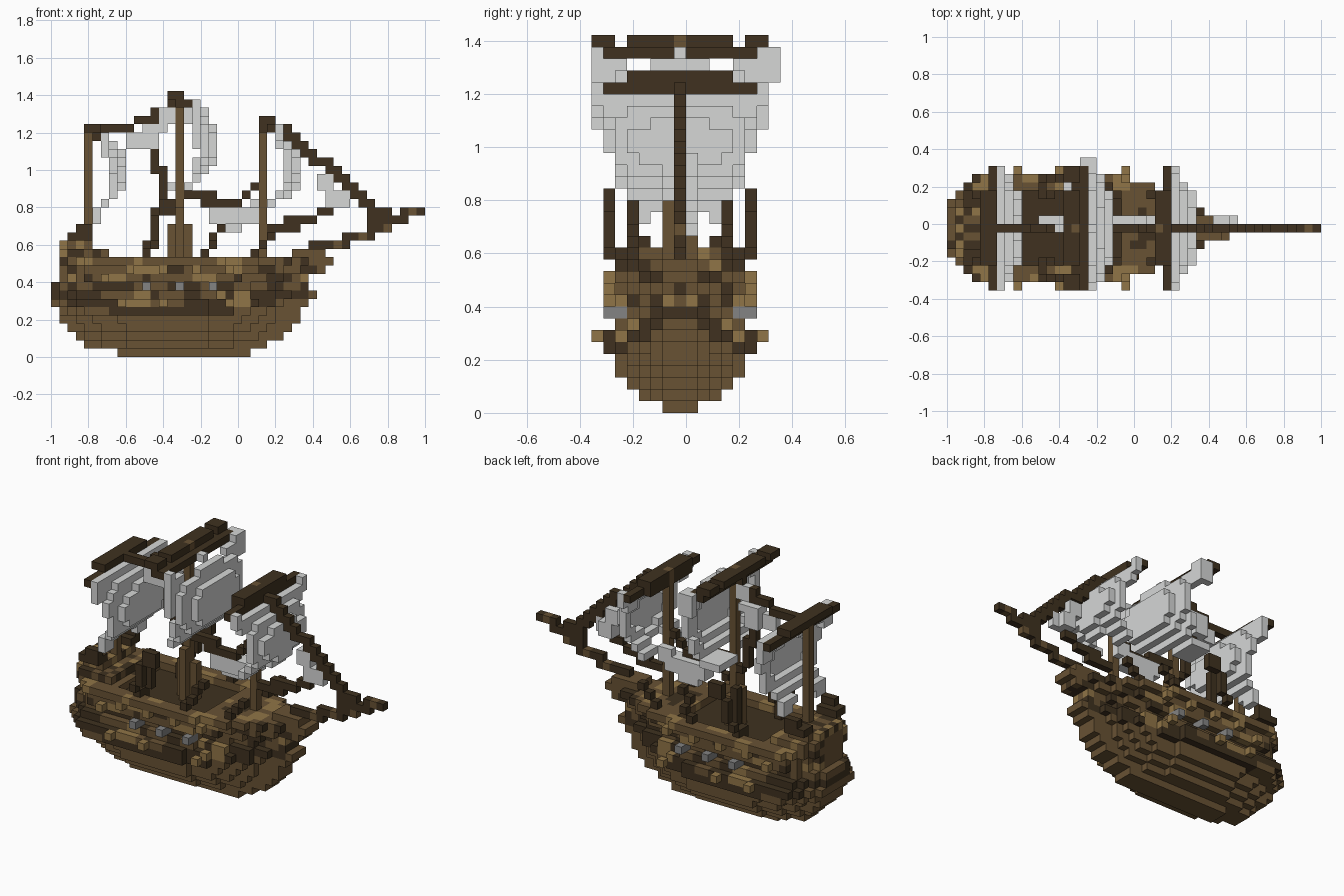
import bpy, bmesh, math, random
from mathutils import Vector

if "Cube" in bpy.data.objects:
    bpy.data.objects.remove(bpy.data.objects["Cube"])
random.seed(4)
V = 2 / 45  # block size


def material(name, color):
    m = bpy.data.materials.new(name)
    m.use_nodes = True
    m.diffuse_color = (*color, 1)
    bsdf = m.node_tree.nodes["Principled BSDF"]
    bsdf.inputs["Base Color"].default_value = (*color, 1)
    bsdf.inputs["Roughness"].default_value = 0.9
    return m


BROWN, DARK, LIGHT, GREY, CLOTH = range(5)
MATS = [material("brown wood", (0.14, 0.085, 0.034)),
        material("dark wood", (0.05, 0.031, 0.014)),
        material("light wood", (0.28, 0.177, 0.063)),
        material("iron grey", (0.23, 0.23, 0.23)),
        material("sail cloth", (0.67, 0.68, 0.675))]
DIRS = [Vector(d) for d in ((1, 0, 0), (-1, 0, 0), (0, 1, 0), (0, -1, 0), (0, 0, 1), (0, 0, -1))]


def blocks(name, cells):
    """Build one mesh from {(i, c, k): colour}, keeping only the outer faces."""
    bm, verts = bmesh.new(), {}
    for cell, color in cells.items():
        mid = Vector(cell) + Vector((0.5, 0.5, 0.5))
        for d in DIRS:
            if tuple(int(v) for v in Vector(cell) + d) in cells:
                continue
            u = Vector((d.y, d.z, d.x))
            w = d.cross(u)
            ring = []
            for a, b in ((-1, -1), (1, -1), (1, 1), (-1, 1)):
                p = mid + (d + a * u + b * w) / 2
                key = tuple(round(v) for v in p)
                if key not in verts:
                    verts[key] = bm.verts.new((key[0] * V - 1, (key[1] - 1) * V, key[2] * V))
                ring.append(verts[key])
            bm.faces.new(ring).material_index = color
    mesh = bpy.data.meshes.new(name)
    bm.to_mesh(mesh)
    bm.free()
    for m in MATS:
        mesh.materials.append(m)
    ob = bpy.data.objects.new(name, mesh)
    bpy.context.collection.objects.link(ob)


def box(i0, i1, c0, c1, k0, k1, color):
    return {(i, c, k): color for i in range(i0, i1 + 1)
            for c in range(c0, c1 + 1) for k in range(k0, k1 + 1)}


def path(points, color):
    """Blocks stepped along a line through (i, c, k) points."""
    cells = {}
    for p, q in zip(points, points[1:]):
        p, q = Vector(p), Vector(q)
        n = int(max(abs(v) for v in q - p)) or 1
        for s in range(n + 1):
            cells[tuple(math.floor(v + 0.5) for v in p.lerp(q, s / n))] = color
    return cells


def both_sides(cells):
    return cells | {(i, -c, k): m for (i, c, k), m in cells.items()}


# Hull: first column, last column and half width of each level
LEVELS = [(8, 23, 1), (4, 25, 3), (3, 27, 4), (2, 28, 5), (1, 29, 5), (1, 29, 6), (0, 30, 6),
          (0, 31, 5), (0, 30, 4), (1, 30, 5), (1, 32, 5), (1, 33, 6)]


def half_width(i, k):
    a, b, h = LEVELS[k]
    if k == 0:
        return 1
    t = (i - a) / (b - a)
    fore = 1 - max(0, (t - 0.45) / 0.55) ** 2
    if k < 5:
        aft = 1 - 0.7 * max(0, 1 - t / 0.42) ** 2.2  # rounded bottom
    else:
        aft = min(1, 0.5 + (i - a) * 0.15)  # full stern
    return max(1, round(h * min(fore, aft)))


def plank(i, c, k):
    """Plain bottom, dark curved wale, patchy topsides."""
    wale = 5 + round(2 * ((i - 14) / 15) ** 2)
    if k < wale:
        return BROWN
    if k in (6, 7) and (9 <= i <= 11 or 20 <= i <= 23) and i % 4 != k - 6:
        return LIGHT
    if k == wale or (k in (6, 7) and (i < 4 or i > 23)):
        return DARK
    patch = math.sin(i * 1.1 + k * 2.1) + math.sin(i * 0.7 - k * 1.7 + c) + random.uniform(-0.4, 0.4)
    if k in (6, 7, 8):
        return DARK if patch > -0.1 else BROWN
    if patch > 0.85:
        return LIGHT
    return DARK if patch < -1.1 and (k < 11 or c < 4) else BROWN


hull = {}
for k, (a, b, h) in enumerate(LEVELS):
    for i in range(a, b + 1):
        w = half_width(i, k)
        for c in range(-w, w + 1):
            if k == 11 and 7 < i < 21 and abs(c) < w - 1:
                continue  # open waist
            is_deck = k == 10 and 8 <= i <= 20 and abs(c) < 5
            hull[i, c, k] = DARK if is_deck else plank(i, abs(c), k)
blocks("hull", hull)

# Raised stern and bow decks
stern = {}
for k, i0, i1, w in ((12, 1, 6, 4), (13, 1, 4, 3)):
    for (i, c, _) in box(i0, i1, -w, w, k, k, BROWN):
        if abs(c) <= w - (i == i0):
            stern[i, c, k] = random.choice((BROWN, BROWN, BROWN, LIGHT, DARK))
stern |= both_sides(box(2, 4, 3, 4, 14, 14, DARK) | box(3, 4, 4, 4, 15, 15, DARK))
blocks("stern_deck", stern)
blocks("bow_deck", box(29, 32, -1, 1, 12, 12, BROWN))

# Guns and side fittings
guns, knobs = {}, {}
for i in (11, 15, 19):
    guns |= both_sides(box(i, i, 5, 6, 8, 8, GREY))
for i in (8, 13, 21):
    knobs |= both_sides(box(i, i, 7, 7, 6, 6, LIGHT))
for i in (6, 9, 13, 17, 21):
    knobs |= both_sides(box(i, i, 6, 6, 9 + i % 2, 9 + i % 2, LIGHT))
blocks("guns", guns)
blocks("side_knobs", knobs)

# Masts
blocks("main_mast", box(15, 15, 0, 0, 11, 31, BROWN))
blocks("main_mast_foot", box(14, 16, 0, 0, 11, 15, BROWN) | box(15, 15, -1, -1, 11, 17, BROWN)
       | box(15, 15, 1, 1, 11, 14, BROWN))
blocks("fore_mast", box(25, 25, 0, 0, 12, 28, BROWN))
blocks("mizzen_mast", box(4, 4, 0, 0, 14, 26, BROWN))

# Yards
main_yard = {}
for c in range(-7, 8):
    main_yard[16, c, 30] = main_yard[15, c, 30] = DARK
    if abs(c) != 5:
        main_yard[15, c, 31] = main_yard[14, c, 31] = DARK
main_yard[15, 0, 31] = BROWN
blocks("main_yard", main_yard)
blocks("fore_yard", box(26, 26, -7, 7, 27, 27, DARK) | box(25, 25, -4, 4, 27, 27, DARK)
       | box(25, 26, -4, 4, 28, 28, DARK))
blocks("mizzen_yard", box(5, 5, -7, 7, 26, 26, DARK) | box(4, 5, -4, 4, 27, 27, DARK))


def sail(i0, k0, k1, halves):
    """Billowing square sail; halves are (lowest level, half width) from the head down."""
    cells = {}
    for k in range(k0, k1 + 1):
        t = (k1 - k) / (k1 - k0)
        half = next(h for low, h in halves if k >= low)
        for c in range(-half, half + 1):
            if k == k0 and abs(c) < 2:
                continue  # arched foot
            bulge = 2.5 * math.sin(math.pi * t) * (1 - (c / 7.2) ** 2) - 0.7 * t ** 4
            cells[i0 + round(bulge), c, k] = CLOTH
    return cells


main = sail(17, 20, 30, ((25, 7), (22, 6), (20, 5)))
main = {p: m for p, m in main.items() if not (p[2] == 29 and 3 <= abs(p[1]) <= 4)
        and not (p[2] == 30 and 0 < abs(p[1]) < 7) and not (p[2] < 28 and p[1] > 6)}
blocks("main_sail", main | box(16, 17, 8, 8, 28, 30, CLOTH) | box(14, 16, 2, 5, 20, 20, CLOTH))
blocks("fore_sail", sail(27, 18, 26, ((25, 6), (21, 5), (18, 4)))
       | both_sides(box(27, 27, 7, 7, 26, 27, CLOTH)))
blocks("mizzen_sail", sail(6, 17, 26, ((24, 7), (22, 6), (19, 5), (17, 4)))
       | both_sides(box(5, 5, 3, 4, 16, 17, CLOTH)))

# Staysails between the masts and the jib
blocks("middle_staysail", box(19, 24, 0, 1, 16, 17, CLOTH) | box(20, 22, 1, 1, 15, 15, CLOTH)
       | box(24, 25, 1, 1, 17, 18, CLOTH))
blocks("aft_staysail", box(9, 10, 0, 0, 25, 26, CLOTH) | box(11, 12, 0, 1, 25, 26, CLOTH)
       | box(11, 13, 0, 1, 27, 27, CLOTH) | box(13, 14, 0, 0, 28, 29, CLOTH))
blocks("jib", box(32, 32, 0, 1, 20, 21, CLOTH) | box(33, 33, 0, 1, 18, 21, CLOTH)
       | box(34, 34, 0, 1, 18, 19, CLOTH) | box(35, 35, 0, 0, 18, 19, CLOTH))

# Bowsprit and stays along the centre line
sprit = path([(29, 0, 12), (33, 0, 13), (37, 0, 14), (39, 0, 15), (41, 0, 16), (42, 0, 17), (44, 0, 17)], DARK)
for (i, c, k) in list(sprit):
    sprit[i + (i < 44), c, k] = BROWN if i % 3 == 0 else DARK
blocks("bowsprit", sprit | box(38, 40, 0, 0, 16, 17, DARK))
stay = path([(26, 0, 28), (38, 0, 17)], DARK)
blocks("fore_stay", stay | {(i + 1, c, k): m for (i, c, k), m in stay.items() if 26 < i < 38})
blocks("jib_sheet", path([(26, 0, 15), (29, 0, 15), (30, 0, 16), (31, 0, 16), (32, 0, 17), (33, 0, 17)], DARK)
       | box(28, 29, 0, 0, 16, 16, DARK))
blocks("middle_stay", path([(16, 0, 19), (19, 0, 19), (20, 0, 18), (22, 0, 18), (23, 0, 19),
                            (24, 0, 20), (25, 0, 21)], DARK) | box(18, 21, 0, 0, 18, 18, DARK))
blocks("aft_stay", path([(5, 0, 27), (9, 0, 27), (10, 0, 28), (12, 0, 28), (13, 0, 29),
                         (14, 0, 30), (15, 0, 31)], DARK) | box(12, 13, 0, 0, 29, 29, DARK))
blocks("aft_staysail_sheet", path([(14, 0, 18), (13, 0, 19), (13, 0, 21), (12, 0, 22), (12, 0, 24)], DARK)
       | box(13, 13, 0, 0, 22, 22, DARK))

# Sheets running from the rails to the sail corners
blocks("main_sheets", both_sides(
    path([(10, 5, 11), (11, 5, 12), (11, 6, 13), (12, 6, 14), (12, 6, 16), (13, 6, 17), (13, 6, 18)], DARK)
    | box(13, 14, 6, 6, 17, 18, DARK) | path([(11, 4, 11), (12, 4, 14), (12, 4, 17)], DARK)))
blocks("fore_sheets", both_sides(path([(24, 4, 12), (25, 4, 13), (26, 4, 14)], DARK)))
blocks("waist_sheets", both_sides(
    path([(18, 5, 12), (19, 5, 13), (19, 4, 14), (20, 4, 15)], DARK)))
